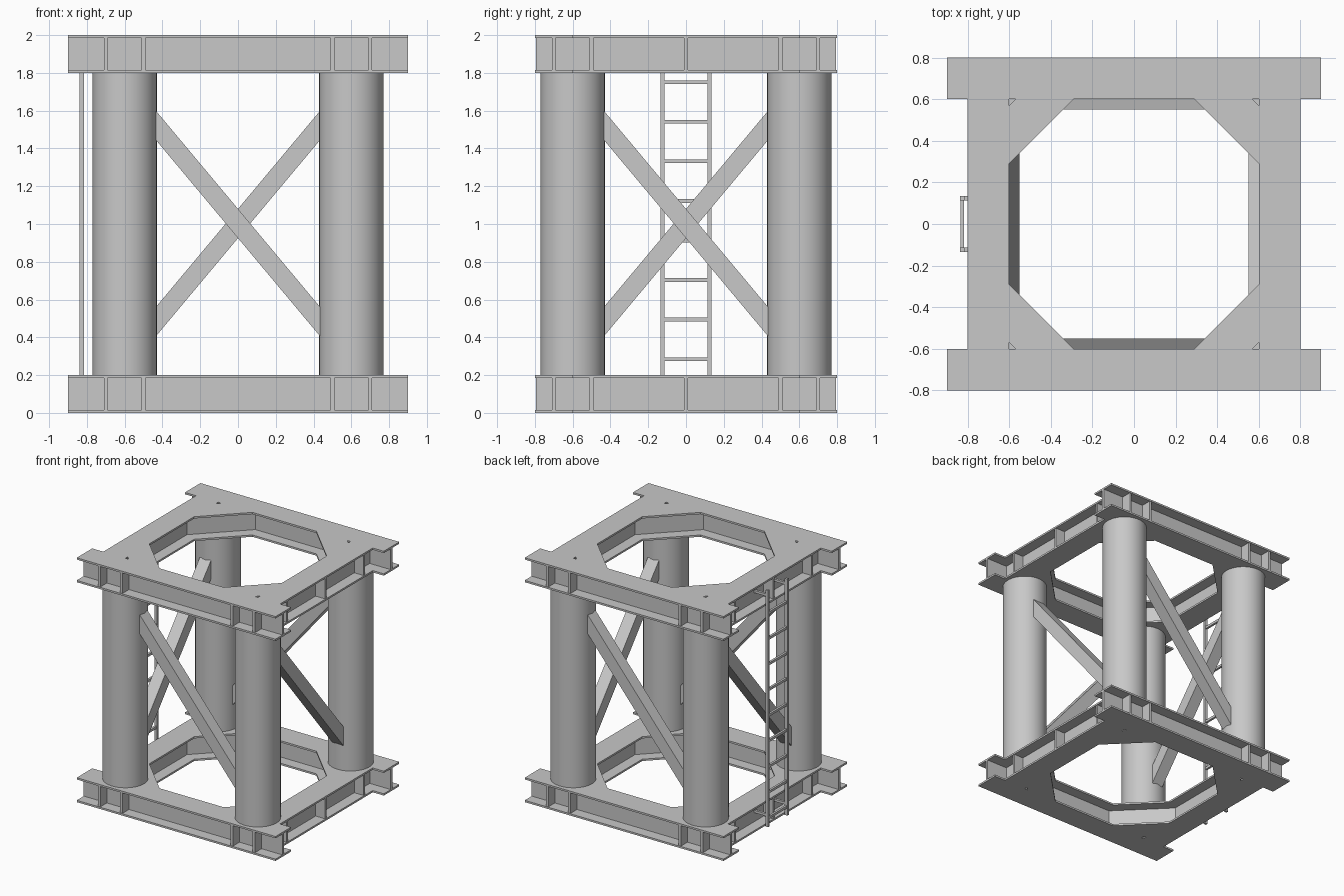
import bpy
import bmesh
from math import pi, radians
from mathutils import Matrix, Vector

cube = bpy.data.objects.get("Cube")
if cube:
    bpy.data.objects.remove(cube, do_unlink=True)

steel = bpy.data.materials.new("grey_steel")
steel.use_nodes = True
GREY = (0.58, 0.58, 0.58, 1)
steel.diffuse_color = GREY
steel.node_tree.nodes["Principled BSDF"].inputs["Base Color"].default_value = GREY

FLANGE = 0.015      # flange thickness
PLATE = 0.02        # web and stiffener thickness
DECK = 0.2          # deck height
TOP = 1.8           # underside of upper deck


def finish(name, bm):
    bmesh.ops.recalc_face_normals(bm, faces=bm.faces)
    mesh = bpy.data.meshes.new(name)
    bm.to_mesh(mesh)
    bm.free()
    mesh.materials.append(steel)
    obj = bpy.data.objects.new(name, mesh)
    bpy.context.collection.objects.link(obj)
    return obj


def box(bm, lo, hi, turn=Matrix()):
    lo, hi = Vector(lo), Vector(hi)
    size = Matrix.Diagonal((*(hi - lo), 1))
    bmesh.ops.create_cube(bm, size=1, matrix=turn @ Matrix.Translation((lo + hi) / 2) @ size)


def prism(bm, points, along, turn=Matrix()):
    """Extrude a flat outline along a vector."""
    face = bm.faces.new([bm.verts.new(turn @ Vector(p)) for p in points])
    push = turn.to_3x3() @ Vector(along)
    new = bmesh.ops.extrude_face_region(bm, geom=[face], use_keep_orig=True)["geom"]
    bmesh.ops.translate(bm, vec=push, verts=[v for v in new if isinstance(v, bmesh.types.BMVert)])


def spin(angle):
    return Matrix.Rotation(angle, 4, "Z")


def i_beam(name, half, web_half, stiffeners, z, angle):
    """I-beam along x at y = -0.7, with stiffeners on its outer side."""
    bm = bmesh.new()
    turn = spin(angle)
    for low in (z, z + DECK - FLANGE):
        box(bm, (-half, -0.8, low), (half, -0.6, low + FLANGE), turn)
    lo, hi = z + FLANGE, z + DECK - FLANGE
    box(bm, (-web_half, -0.7 - PLATE / 2, lo), (web_half, -0.7 + PLATE / 2, hi), turn)
    for x in stiffeners:
        box(bm, (x - PLATE / 2, -0.795, lo), (x + PLATE / 2, -0.7, hi), turn)
    finish(name, bm)


def corner_beam(name, z, angle):
    """Diagonal beam that cuts one inner corner of the deck."""
    bm = bmesh.new()
    turn = spin(angle)
    for low in (z, z + DECK - FLANGE):
        outline = [(0.6, 0.29, low), (0.6, 0.57, low), (0.57, 0.6, low), (0.29, 0.6, low)]
        prism(bm, outline, (0, 0, FLANGE), turn)
    diagonal = turn @ spin(pi / 4)
    box(bm, (0.718, -0.26, z + FLANGE), (0.738, 0.26, z + DECK - FLANGE), diagonal)
    finish(name, bm)


# Two identical decks
for level, z in (("lower", 0), ("upper", TOP)):
    for side, angle in (("front", 0), ("back", pi)):
        i_beam(f"{level}_{side}_beam", 0.9, 0.9, (-0.7, -0.5, 0.5, 0.7), z, angle)
    for side, angle in (("left", pi / 2), ("right", -pi / 2)):
        i_beam(f"{level}_{side}_beam", 0.6, 0.69, (-0.5, 0, 0.5), z, angle)
    for i in range(4):
        corner_beam(f"{level}_corner_beam_{i + 1}", z, i * pi / 2)

# Round columns and one diagonal brace per side
for i in range(4):
    turn = spin(i * pi / 2)
    bm = bmesh.new()
    bmesh.ops.create_cone(bm, cap_ends=True, segments=48, radius1=0.17, radius2=0.17,
                          depth=TOP - DECK,
                          matrix=turn @ Matrix.Translation((0.6, 0.6, 1)))
    column = finish(f"column_{i + 1}", bm)
    bpy.ops.object.select_all(action="DESELECT")
    column.select_set(True)
    bpy.context.view_layer.objects.active = column
    bpy.ops.object.shade_smooth_by_angle(angle=radians(40))

    bm = bmesh.new()
    ends = [(-0.435, 1.6), (-0.435, 1.445), (0.435, 0.405), (0.435, 0.56)]
    prism(bm, [(x, -0.65, z) for x, z in ends], (0, 0.1, 0), turn)
    finish(f"brace_{i + 1}", bm)

# Ladder on the right side
bm = bmesh.new()
for s in (-1, 1):
    y0, y1 = sorted((s * 0.114, s * 0.134))
    box(bm, (-0.838, y0, 0.005), (-0.814, y1, 1.94))
    for z in (0.1, 1.9):
        box(bm, (-0.82, y0, z - 0.01), (-0.7, y1, z + 0.01))
finish("ladder_rails", bm)

bm = bmesh.new()
for i in range(9):
    z = 0.075 + 0.2095 * i
    box(bm, (-0.835, -0.12, z - 0.01), (-0.817, 0.12, z + 0.01))
finish("ladder_rungs", bm)
